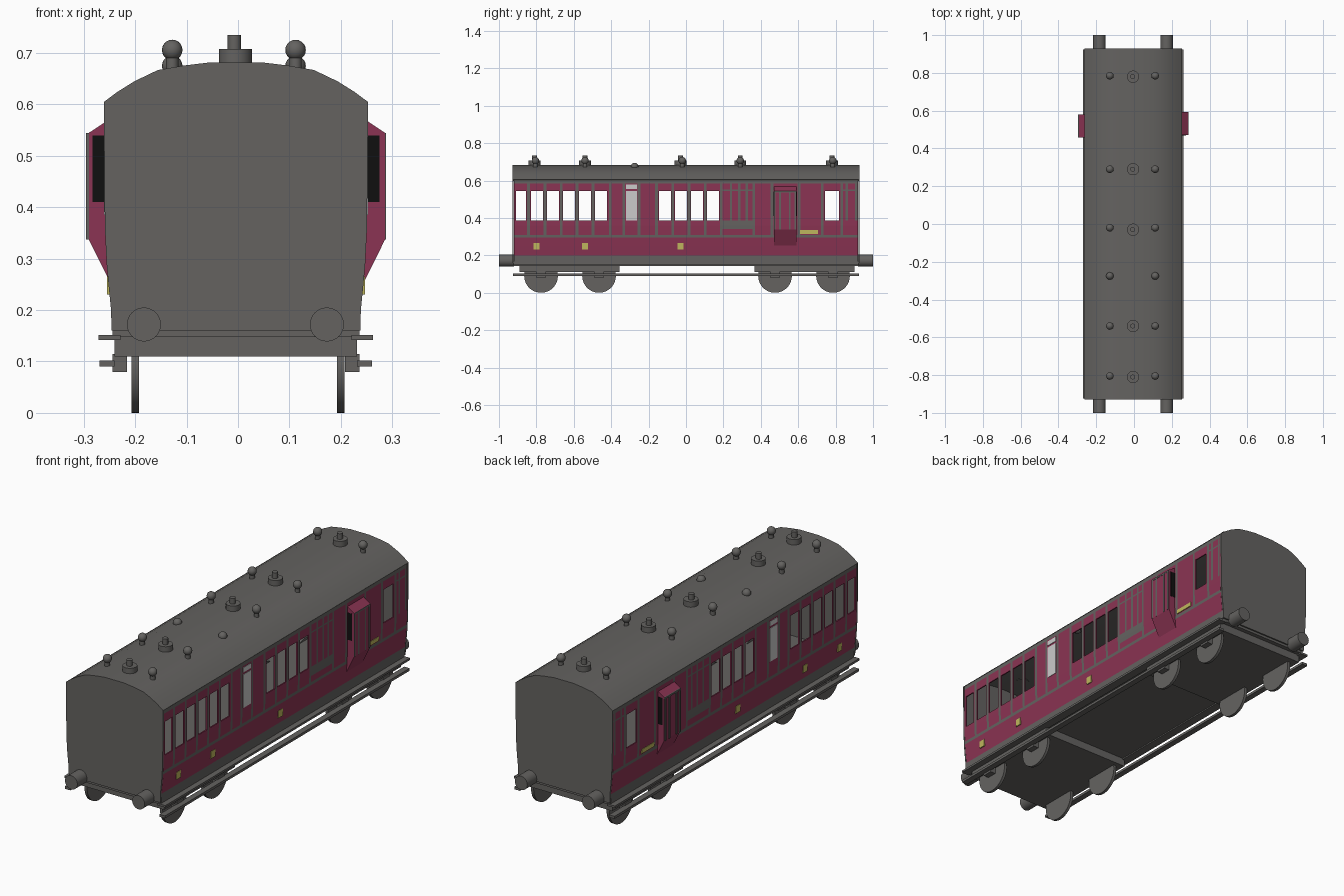
import bpy, bmesh, math
from mathutils import Matrix

if "Cube" in bpy.data.objects:
    bpy.data.objects.remove(bpy.data.objects["Cube"])

def material(name, r, g, b):
    m = bpy.data.materials.new(name)
    m.diffuse_color = (r, g, b, 1)
    m.use_nodes = True
    m.node_tree.nodes["Principled BSDF"].inputs["Base Color"].default_value = m.diffuse_color
    return m

GREY = material("dark_grey", .128, .124, .118)
MAROON = material("maroon", .26, .034, .087)
YELLOW = material("pale_yellow", .52, .47, .11)
BLACK = material("black", .005, .005, .005)
FROST = material("frosted_glass", .6, .6, .6)
CX = -0.004   # centre line of the body

def finish(name, bm, mats, smooth=False):
    me = bpy.data.meshes.new(name)
    bm.to_mesh(me)
    bm.free()
    for m in mats:
        me.materials.append(m)
    ob = bpy.data.objects.new(name, me)
    bpy.context.collection.objects.link(ob)
    if smooth:
        bpy.ops.object.select_all(action='DESELECT')
        ob.select_set(True)
        bpy.context.view_layer.objects.active = ob
        bpy.ops.object.shade_smooth_by_angle(angle=math.radians(35))
    return ob

def prism(name, pts, y0, y1, mat, smooth=False):
    """Closed (x, z) outline extruded along y."""
    bm = bmesh.new()
    a = [bm.verts.new((x, y0, z)) for x, z in pts]
    b = [bm.verts.new((x, y1, z)) for x, z in pts]
    bm.faces.new(a)
    bm.faces.new(b[::-1])
    for i in range(len(pts)):
        j = (i + 1) % len(pts)
        bm.faces.new((a[i], a[j], b[j], b[i]))
    bmesh.ops.recalc_face_normals(bm, faces=bm.faces)
    return finish(name, bm, [mat], smooth)

def box(name, x0, x1, y0, y1, z0, z1, mat):
    return prism(name, [(x0, z0), (x1, z0), (x1, z1), (x0, z1)], y0, y1, mat)

def side_box(name, s, x0, x1, y0, y1, z0, z1, mat):
    xa, xb = sorted((CX + s * x0, CX + s * x1))
    return box(name, xa, xb, y0, y1, z0, z1, mat)

def cylinder(name, loc, r, depth, axis, mat, seg=32):
    bm = bmesh.new()
    rot = {'x': Matrix.Rotation(math.pi / 2, 4, 'Y'),
           'y': Matrix.Rotation(math.pi / 2, 4, 'X'), 'z': Matrix()}[axis]
    bmesh.ops.create_cone(bm, cap_ends=True, segments=seg, radius1=r, radius2=r,
                          depth=depth, matrix=Matrix.Translation(loc) @ rot)
    return finish(name, bm, [mat], True)

def ball(name, loc, r, mat):
    bm = bmesh.new()
    bmesh.ops.create_uvsphere(bm, u_segments=16, v_segments=10, radius=r,
                              matrix=Matrix.Translation(loc))
    return finish(name, bm, [mat], True)

# Side wall profile: tumblehome below, upright above (z, half width)
WALL = [(.16, .242), (.2, .243), (.25, .248), (.295, .252), (.31, .2525), (.36, .255),
        (.605, .255)]

def half_width(z):
    for (z0, w0), (z1, w1) in zip(WALL, WALL[1:]):
        if z <= z1:
            return w0 + (w1 - w0) * (z - z0) / (z1 - z0)
    return WALL[-1][1]

WINDOWS = [(-.91, -.855), (-.83, -.765), (-.743, -.68), (-.658, -.594), (-.572, -.508),
           (-.487, -.422), (-.144, -.08), (-.059, .005), (.027, .09), (.112, .176),
           (.743, .818)]
STRIPS = [-.842, -.754, -.668, -.583, -.497, -.406, -.332, -.251, -.158, -.07, .016, .102,
          .189, .362, .46, .604, .729, .832]
UPPER_STRIPS = [.24, .285, .325, .86, .91]

def cell_kind(y, z):
    """None for an opening, 0 for maroon, 1 for grey."""
    if .385 < z < .545 and any(a < y < b for a, b in WINDOWS):
        return None
    if z < .2 or .295 < z < .31 or z > .585:
        return 1
    if z > .31 and any(abs(y - s) < .007 for s in STRIPS):
        return 1
    if .19 < y < .362 and .34 < z < .385:
        return 1
    if z > .385 and any(abs(y - s) < .006 for s in UPPER_STRIPS):
        return 1
    if .545 < z < .553 and (.19 < y < .362 or y > .832):
        return 1
    return 0

YS = sorted({-.92, .92, .19, .362} | {v for w in WINDOWS for v in w}
            | {round(s + d, 4) for s in STRIPS for d in (-.007, .007)}
            | {round(s + d, 4) for s in UPPER_STRIPS for d in (-.006, .006)})
ZS = sorted({z for z, w in WALL} | {.34, .385, .545, .553, .585})

for s, side in ((1, "right"), (-1, "left")):
    # Side wall with window openings and beading
    bm = bmesh.new()
    grid = [[bm.verts.new((CX + s * half_width(z), y, z)) for z in ZS] for y in YS]
    for i in range(len(YS) - 1):
        for j in range(len(ZS) - 1):
            kind = cell_kind((YS[i] + YS[i + 1]) / 2, (ZS[j] + ZS[j + 1]) / 2)
            if kind is None:
                continue
            q = [grid[i][j], grid[i + 1][j], grid[i + 1][j + 1], grid[i][j + 1]]
            bm.faces.new(q if s > 0 else q[::-1]).material_index = kind
    wall = finish(side + "_wall", bm, [MAROON, GREY])
    mod = wall.modifiers.new("thickness", 'SOLIDIFY')
    mod.thickness, mod.offset, mod.material_offset = .006, -1, 1

    # Frosted window panes, crest plates and number plate
    for z0, z1 in ((.385, .545), (.555, .578)):
        side_box(side + "_frosted_pane", s, .252, .257, -.32, -.262, z0, z1, FROST)
    for y in (-.8, -.54, -.03):
        side_box(side + "_crest_plate", s, .244, .251, y - .016, y + .016, .23, .265, YELLOW)
    side_box(side + "_yellow_plate", s, .25, .2565, .61, .706, .315, .335, YELLOW)

    # Guard's lookout with dark end windows and front beading
    y0 = .47 if s > 0 else .458
    y1 = y0 + .122
    prism(side + "_lookout", [(CX * .5 + s * x, z) for x, z in
          ((.24, .24), (.288, .337), (.288, .545), (.25, .57), (.24, .57))], y0, y1, MAROON)
    for y in (y0 - .001, y1 - .001):
        side_box(side + "_lookout_window", s, .254, .279, y, y + .002, .41, .54, BLACK)
    for y in (y0, y0 + .028, y0 + .08, y0 + .11):
        side_box(side + "_lookout_beading", s, .285, .2915, y, y + .009, .337, .545, GREY)
    side_box(side + "_lookout_rail", s, .285, .2915, y0, y1, .537, .545, GREY)

    # Footboards
    side_box(side + "_upper_footboard", s, .225, .267, -.925, .925, .142, .152, GREY)
    side_box(side + "_lower_footboard", s, .236, .265, -.925, .925, .09, .102, GREY)

    # Wheels and axle boxes
    for y in (-.775, -.465, .476, .786):
        cylinder(side + "_wheel", (s * .2, y, .09), .09, .014, 'x', GREY, 40)
        side_box(side + "_axle_box", s, .212, .24, y - .025, y + .025, .08, .115, GREY)

    # Buffers
    for e in (-1, 1):
        cylinder(side + "_buffer", (-.005 + s * .178, e * .96, .172), .033, .08, 'y', GREY)

# Arched roof shell
half = [(.257, .605), (.23, .625), (.198, .645), (.152, .667), (.1, .676), (.05, .682)]
outer = [(CX + x, z) for x, z in half] + [(CX - x, z) for x, z in half[::-1]]
inner = [(CX + (x - CX) * .965, z - .008) for x, z in outer]
prism("roof", outer + inner[::-1], -.921, .921, GREY, True)

# Body ends
end = outer + [(CX - w, z) for z, w in WALL[-2::-1]] + [(CX + w, z) for z, w in WALL[:-1]]
for e, name in ((-1, "front_end"), (1, "back_end")):
    prism(name, end, e * .921, e * .928, GREY)

# Floor and bogie frames
box("floor", CX - .24, CX + .24, -.921, .921, .148, .168, GREY)
for y0, y1 in ((-.89, -.355), (.365, .9)):
    box("bogie_frame", CX - .236, CX + .236, y0, y1, .11, .15, GREY)

# Roof lamps
for y in (.78, .29, -.03, -.54, -.81):
    cylinder("lamp_base", (-.005, y, .69), .032, .036, 'z', GREY)
    cylinder("lamp_chimney", (-.007, y, .72), .013, .03, 'z', GREY, 20)

# Roof ventilators; one pair sits low
for x in (-.128, .112):
    for y in (.785, .29, -.02, -.275, -.54, -.805):
        low = y == -.275
        ball("ventilator", (x, y, .675 if low else .706), .02, GREY)
        if not low:
            cylinder("ventilator_neck", (x, y, .68), .012, .03, 'z', GREY, 16)
